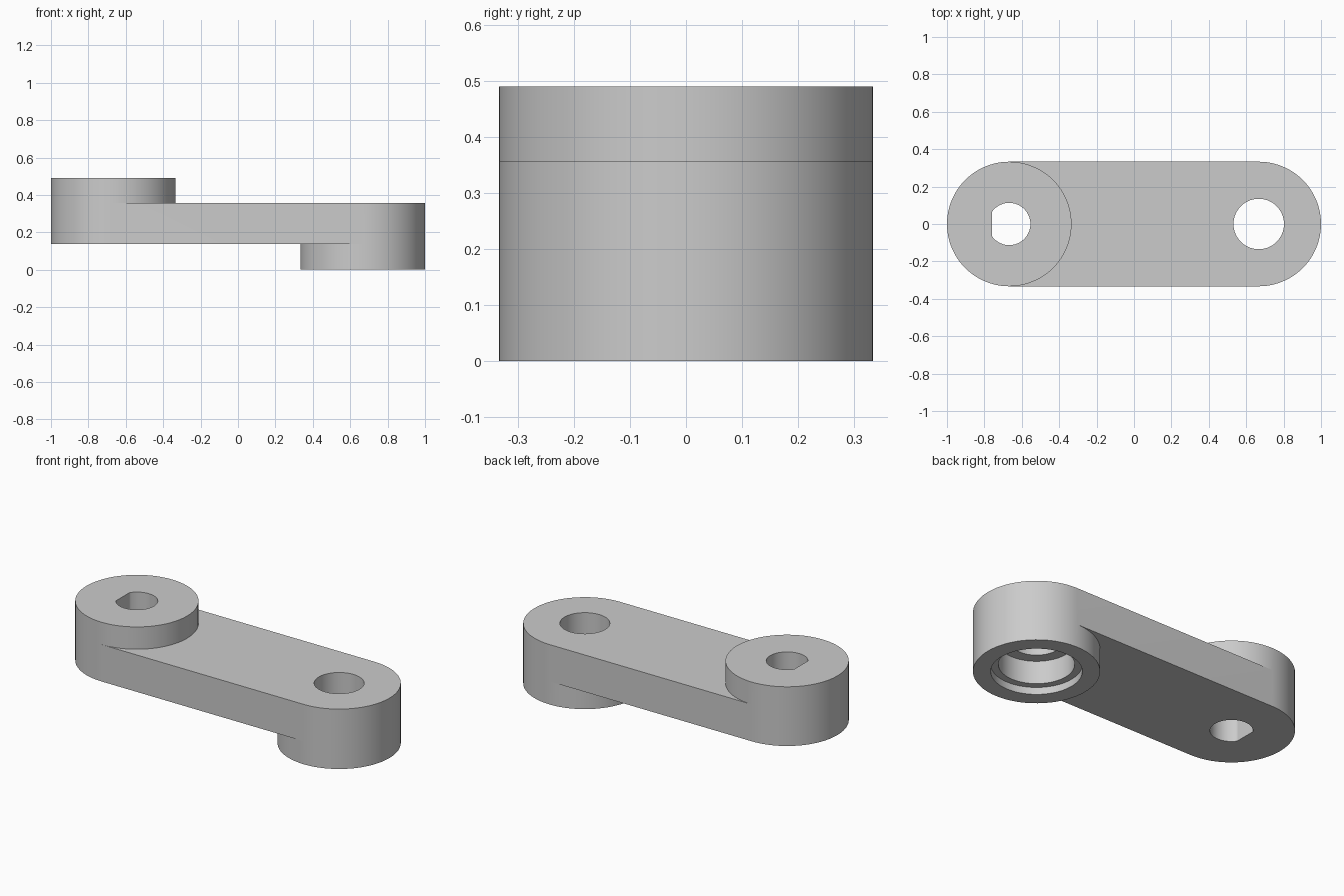
import bpy, bmesh, math

if "Cube" in bpy.data.objects:
    bpy.data.objects.remove(bpy.data.objects["Cube"])

N = 96                      # segments per circle
R, CX = 0.333, 0.667        # boss radius, hole centre distance
Z0, Z1, Z2, Z3 = 0.0, 0.137, 0.357, 0.49
bm = bmesh.new()


def circle(cx, r, flat=None):
    """Closed loop of points; flat clamps the -x side to make a D shape."""
    pts = []
    for i in range(N):
        a = 2 * math.pi * i / N
        x = r * math.cos(a)
        if flat is not None:
            x = max(x, -flat)
        pts.append((cx + x, r * math.sin(a)))
    return pts


def strip(a, za, b, zb, closed=True):
    """Quads between two equally long loops."""
    va = [bm.verts.new((x, y, za)) for x, y in a]
    vb = [bm.verts.new((x, y, zb)) for x, y in b]
    n = len(a)
    for i in range(n if closed else n - 1):
        j = (i + 1) % n
        bm.faces.new((va[i], va[j], vb[j], vb[i]))


left, right = circle(-CX, R), circle(CX, R)
d_hole = circle(-CX, 0.113, 0.093)
pin = circle(CX, 0.135)
bore = circle(CX, 0.2)
recess = circle(CX, 0.24)
q = N // 4
# arcs running from y = -R to y = +R
left_inner = [left[i % N] for i in range(-q, q + 1)]
right_inner = [(-x, y) for x, y in left_inner]
# outline of the arm: right end cap, then left end cap
stadium = [right[i % N] for i in range(-q, q + 1)] + left[q:3 * q + 1]

# outer walls: lower boss, arm, upper boss
strip(right, Z0, right, Z1)
strip(stadium, Z1, stadium, Z2)
strip(left, Z2, left, Z3)

# top and bottom surfaces of the arm between the ends
for z in (Z1, Z2):
    strip(left_inner, z, right_inner, z, closed=False)

# left end with D-shaped through hole
strip(left, Z1, d_hole, Z1)
strip(d_hole, Z1, d_hole, Z3)
strip(d_hole, Z3, left, Z3)

# right end with stepped bore opening downwards
strip(right, Z0, recess, Z0)
strip(recess, Z0, recess, 0.042)
strip(recess, 0.042, bore, 0.042)
strip(bore, 0.042, bore, 0.177)
strip(bore, 0.177, pin, 0.177)
strip(pin, 0.177, pin, Z2)
strip(pin, Z2, right, Z2)

bmesh.ops.remove_doubles(bm, verts=bm.verts, dist=1e-5)
bmesh.ops.recalc_face_normals(bm, faces=bm.faces)
mesh = bpy.data.meshes.new("crank_arm")
bm.to_mesh(mesh)
bm.free()

arm = bpy.data.objects.new("crank_arm", mesh)
bpy.context.collection.objects.link(arm)
mat = bpy.data.materials.new("plain grey")
mat.diffuse_color = (0.6, 0.6, 0.6, 1)
mat.use_nodes = True
mat.node_tree.nodes["Principled BSDF"].inputs["Base Color"].default_value = mat.diffuse_color
mesh.materials.append(mat)

bpy.context.view_layer.objects.active = arm
arm.select_set(True)
bpy.ops.object.shade_smooth_by_angle(angle=math.radians(30))
